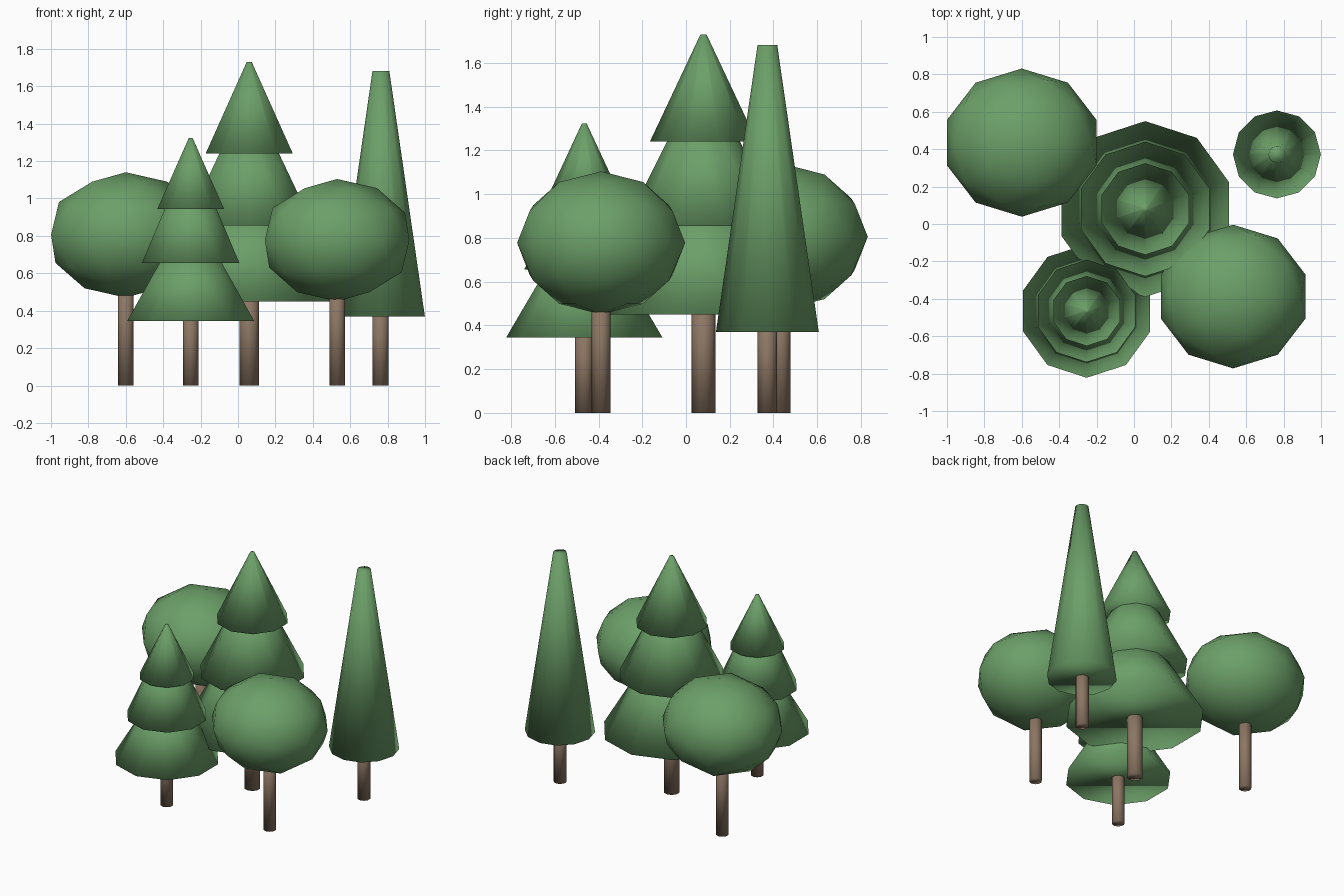
import bpy
import bmesh
from mathutils import Matrix

cube = bpy.data.objects.get("Cube")
if cube:
    bpy.data.objects.remove(cube, do_unlink=True)


def make_material(name, color):
    mat = bpy.data.materials.new(name)
    mat.use_nodes = True
    mat.diffuse_color = color
    mat.node_tree.nodes["Principled BSDF"].inputs["Base Color"].default_value = color
    return mat


LEAF = make_material("leaf green", (0.15, 0.35, 0.14, 1))
BARK = make_material("bark brown", (0.26, 0.18, 0.125, 1))


def finish(name, bm, location, mat):
    """Turn a bmesh into a fully smooth-shaded object."""
    for face in bm.faces:
        face.smooth = True
    mesh = bpy.data.meshes.new(name)
    bm.to_mesh(mesh)
    bm.free()
    mesh.materials.append(mat)
    obj = bpy.data.objects.new(name, mesh)
    obj.location = location
    bpy.context.collection.objects.link(obj)
    return obj


def frustum(name, x, y, bottom, top, r_bottom, r_top, mat, sides=10):
    """Capped cone with a corner pointing to the back."""
    bm = bmesh.new()
    height = top - bottom
    bmesh.ops.create_cone(bm, cap_ends=True, cap_tris=False, segments=sides,
                          radius1=r_bottom, radius2=r_top, depth=height,
                          matrix=Matrix.Translation((0, 0, height / 2)))
    # Put a corner on the +y axis whatever the starting angle
    corner = max(bm.verts, key=lambda v: (v.co.xy.length, v.co.y))
    turn = corner.co.xy.angle_signed((0, 1))
    bmesh.ops.rotate(bm, verts=bm.verts, matrix=Matrix.Rotation(-turn, 3, 'Z'))
    return finish(name, bm, (x, y, bottom), mat)


def trunk(name, x, y, radius, height):
    frustum(name, x, y, 0, height, radius, radius, BARK)


def round_tree(name, x, y, z, radii, trunk_radius):
    trunk(name + "_trunk", x, y, trunk_radius, z - radii[2] * 0.6)
    bm = bmesh.new()
    bmesh.ops.create_icosphere(bm, subdivisions=2, radius=1)
    bmesh.ops.scale(bm, vec=radii, verts=bm.verts)
    finish(name + "_crown", bm, (x, y, z), LEAF)


def fir_tree(name, x, y, trunk_radius, tiers):
    trunk(name + "_trunk", x, y, trunk_radius, tiers[0][0] + 0.1)
    for label, tier in zip(("lower", "middle", "upper"), tiers):
        frustum(f"{name}_{label}_tier", x, y, *tier, LEAF)


# Round trees
round_tree("back_round_tree", -0.6, 0.435, 0.805, (0.42, 0.396, 0.335), 0.043)
round_tree("front_round_tree", 0.53, -0.388, 0.777, (0.406, 0.384, 0.327), 0.043)

# Tiered firs: each tier is bottom, top, bottom radius, top radius
fir_tree("large_fir", 0.06, 0.08, 0.054, [
    (0.45, 0.94, 0.47, 0.18),
    (0.855, 1.345, 0.36, 0.115),
    (1.24, 1.73, 0.245, 0.014)])
fir_tree("small_fir", -0.253, -0.465, 0.043, [
    (0.345, 0.72, 0.357, 0.137),
    (0.655, 1.03, 0.274, 0.107),
    (0.945, 1.323, 0.187, 0.011)])

# Tall narrow tree
trunk("tall_tree_trunk", 0.762, 0.372, 0.045, 0.47)
frustum("tall_tree_crown", 0.764, 0.372, 0.37, 1.682, 0.235, 0.045, LEAF, sides=12)
